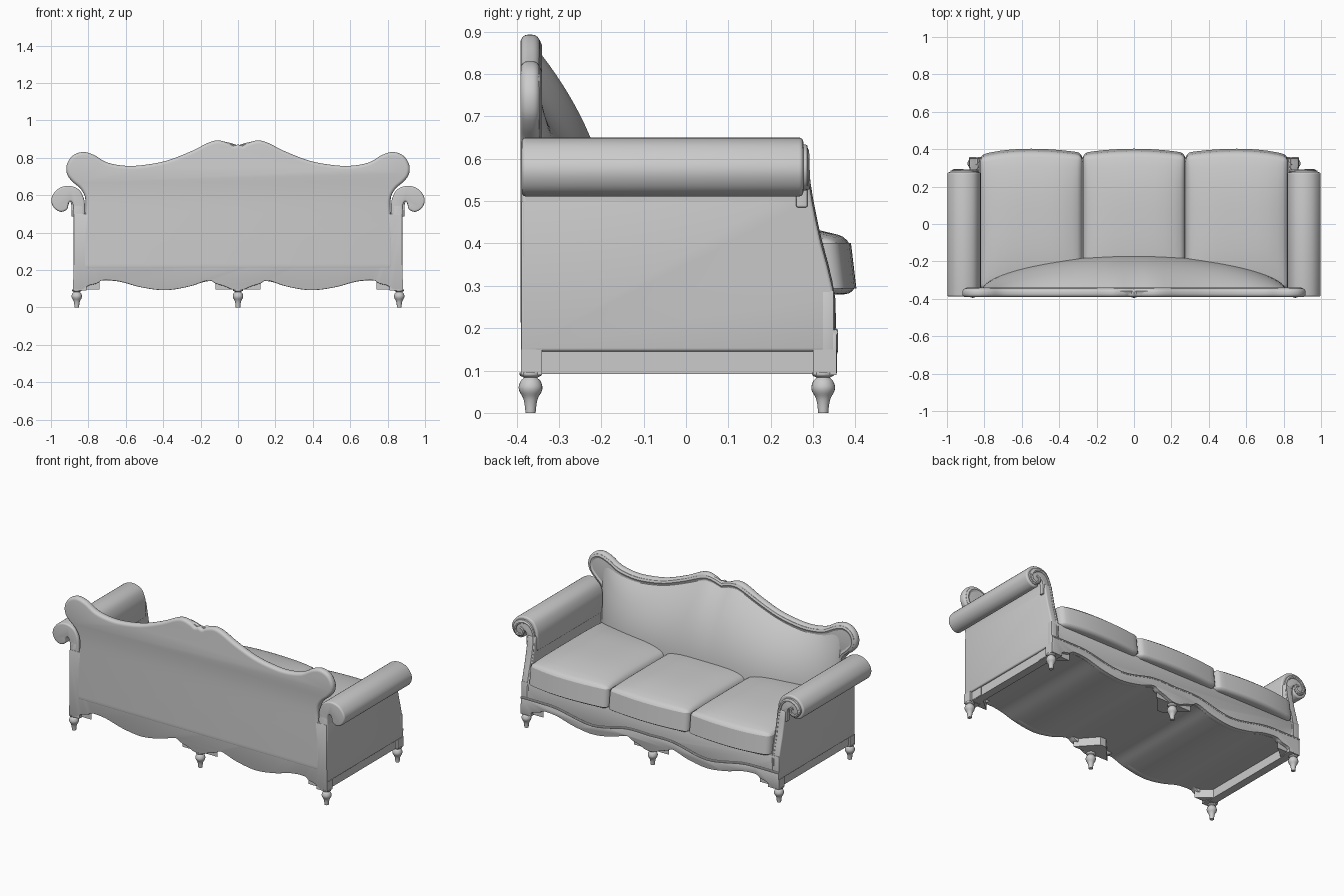
import bpy, bmesh, math
from mathutils import Vector

if "Cube" in bpy.data.objects:
    bpy.data.objects.remove(bpy.data.objects["Cube"])


def spline(pts, n=5, closed=False):
    """Smooth Catmull-Rom line through a few points."""
    P = [Vector(p) for p in pts]
    m, out = len(P), []
    for i in range(m if closed else m - 1):
        k = [(i + d) % m if closed else min(max(i + d, 0), m - 1) for d in (-1, 0, 1, 2)]
        a, b, c, d = (P[j] for j in k)
        for s in range(n):
            t = s / n
            out.append(0.5 * (2 * b + (c - a) * t + (2 * a - 5 * b + 4 * c - d) * t * t
                              + (3 * b - a - 3 * c + d) * t ** 3))
    if not closed:
        out.append(P[-1])
    return out


def finish(name, bm, bevel=0, seg=4, mirror="", recalc=True):
    if recalc:
        bmesh.ops.recalc_face_normals(bm, faces=bm.faces)
    me = bpy.data.meshes.new(name)
    bm.to_mesh(me)
    bm.free()
    ob = bpy.data.objects.new(name, me)
    bpy.context.collection.objects.link(ob)
    bpy.ops.object.select_all(action='DESELECT')
    ob.select_set(True)
    bpy.context.view_layer.objects.active = ob
    if bevel:
        m = ob.modifiers.new("bevel", 'BEVEL')
        m.width, m.segments = bevel, seg
        m.limit_method, m.angle_limit = 'ANGLE', math.radians(50)
        m.use_clamp_overlap = False
        bpy.ops.object.modifier_apply(modifier="bevel")
    if mirror:
        m = ob.modifiers.new("mirror", 'MIRROR')
        m.use_axis = ['X' in mirror, 'Y' in mirror, False]
        m.use_mirror_merge = False
        bpy.ops.object.modifier_apply(modifier="mirror")
    bpy.ops.object.shade_smooth_by_angle(angle=math.radians(40))
    return ob


def prism(name, pts, axis, lo, hi, **kw):
    """Extrude a 2D outline along an axis."""
    bm = bmesh.new()

    def co(p, h):
        return {'x': (h, p[0], p[1]), 'y': (p[0], h, p[1]), 'z': (p[0], p[1], h)}[axis]
    a = [bm.verts.new(co(p, lo)) for p in pts]
    b = [bm.verts.new(co(p, hi)) for p in pts]
    bm.faces.new(a)
    bm.faces.new(b[::-1])
    for i in range(len(a)):
        j = (i + 1) % len(a)
        bm.faces.new((a[i], b[i], b[j], a[j]))
    return finish(name, bm, **kw)


def box(name, x, y, z, **kw):
    return prism(name, [(x[0], y[0]), (x[1], y[0]), (x[1], y[1]), (x[0], y[1])], 'z', *z, **kw)


def tube(name, pts, r, mirror=""):
    """Round trim along a path."""
    cu = bpy.data.curves.new(name, 'CURVE')
    cu.dimensions, cu.bevel_depth, cu.bevel_resolution, cu.use_fill_caps = '3D', r, 2, True
    s = cu.splines.new('POLY')
    s.points.add(len(pts) - 1)
    for p, c in zip(s.points, pts):
        p.co = (*c, 1)
    tmp = bpy.data.objects.new(name, cu)
    bpy.context.collection.objects.link(tmp)
    bm = bmesh.new()
    me = tmp.evaluated_get(bpy.context.evaluated_depsgraph_get()).to_mesh()
    bm.from_mesh(me)
    bpy.data.objects.remove(tmp)
    return finish(name, bm, mirror=mirror)


def mirrored(half):
    """Half outline from x=0 outwards -> full line, left to right."""
    return [(-p[0], p[1]) for p in half[:0:-1]] + [(p[0], p[1]) for p in half]


def lerp(table, z):
    for (z0, a), (z1, b) in zip(table, table[1:]):
        if z <= z1:
            return a + (b - a) * max(0, (z - z0) / (z1 - z0))
    return table[-1][1]


# wavy lower edges: underside, and aprons with drops at the legs
under = mirrored(spline([(0, .145), (.16, .14), (.26, .112), (.39, .092), (.52, .108),
                         (.63, .137), (.72, .145), (.83, .145)]))
apron = mirrored(spline([(0, .092), (.03, .095), (.07, .112), (.12, .128), (.16, .144), (.26, .112),
                         (.39, .092), (.52, .108), (.63, .138), (.72, .145), (.755, .128),
                         (.80, .116), (.83, .094), (.88, .092)]))
prism("seat_base", under + [(.83, .30), (-.83, .30)], 'y', -.38, .335)
prism("back_apron", apron + [(.878, .5), (-.878, .5)], 'y', -.39, -.35, bevel=.004, seg=2)
prism("front_apron", apron + [(.88, .29), (-.88, .29)], 'y', .32, .35, bevel=.004, seg=2)

# raised moulding on the front apron
ridge = mirrored(spline([(0, .19), (.16, .19), (.39, .145), (.63, .185), (.75, .19), (.88, .19)]))
prism("front_moulding", apron + ridge[::-1], 'y', .345, .356, bevel=.003, seg=2)
tube("front_moulding_trim", [(x, .352, z) for x, z in ridge], .007)

# side rails and leg blocks
box("side_rail", (.82, .868), (-.35, .33), (.092, .15), mirror="X")
for side, y0, y1, d in (("back", -.39, -.34, 1), ("front", .355, .30, -1)):
    box(side + "_corner_block", (.81, .882), (min(y0, y1), max(y0, y1)), (.09, .15), mirror="X")
    yb = y0 + .02 * d
    prism(side + "_corner_bracket", [(.74, yb), (.87, yb), (.87, yb + .11 * d)], 'z', .095, .15, mirror="X")
    prism(side + "_center_bracket", [(-.12, yb), (.12, yb), (.02, yb + .11 * d), (-.02, yb + .11 * d)],
          'z', .095, .15)

# turned legs
leg = spline([(.012, 0), (.014, .02), (.018, .036), (.026, .05), (.028, .062), (.023, .076),
              (.016, .083), (.025, .088), (.026, .095)], 3)
for side, y in (("back", -.367), ("front", .324)):
    for tag, x in (("left", -.862), ("center", 0), ("right", .862)):
        bm = bmesh.new()
        N = 20
        rings = [[bm.verts.new((x + r * math.cos(2 * math.pi * k / N), y + r * math.sin(2 * math.pi * k / N), z))
                  for k in range(N)] for r, z in leg]
        for a, b in zip(rings, rings[1:]):
            for k in range(N):
                bm.faces.new((a[k], a[(k + 1) % N], b[(k + 1) % N], b[k]))
        bm.faces.new(rings[0])
        bm.faces.new(rings[-1])
        finish(f"{side}_{tag}_leg", bm)

# arm panels with a swept front edge
front = [(.145, .352), (.28, .35), (.35, .333), (.4, .319), (.45, .308), (.5, .298), (.55, .29), (.65, .287)]
edge = [(y, z) for z, y in front[:-1]]
prism("arm_panel", [(-.388, .145)] + edge + [(-.388, .55)], 'x', .825, .88, bevel=.008, seg=3, mirror="X")

# rolled arm tops, their front facing and the spiral trim
scroll = spline([(.82, .46), (.818, .53), (.825, .585), (.853, .632), (.905, .65), (.957, .637), (.99, .602),
                 (.998, .565), (.98, .528), (.945, .511), (.913, .526), (.906, .555), (.895, .567),
                 (.883, .55), (.88, .5), (.88, .46)], 4)
prism("arm_roll", scroll, 'y', -.388, .277, bevel=.01, mirror="X")
face = [(.925 + (x - .925) * .78, .575 + (z - .575) * .78) for x, z in scroll]
prism("arm_facing", face, 'y', .26, .287, bevel=.004, seg=2, mirror="X")
swirl = spline([(.838, .2), (.838, .35), (.836, .48), (.843, .56), (.868, .605), (.91, .618), (.95, .6),
                (.966, .565), (.948, .537), (.92, .543), (.914, .568), (.932, .58)], 4)
tube("arm_scroll_trim", [(x, lerp(front, z) - .007, z) for x, z in swirl], .010, "X")

# shaped back with eared crest
crest = spline([(0, .872), (.025, .864), (.05, .878), (.105, .893), (.16, .88), (.25, .835), (.38, .785),
                (.5, .762), (.6, .757), (.7, .775), (.77, .815), (.83, .831), (.885, .81), (.916, .76),
                (.913, .71), (.885, .672), (.84, .632), (.815, .575), (.82, .47), (.83, .37), (.83, .2)], 4)
prism("back_frame", mirrored(crest), 'y', -.391, -.345, bevel=.018, mirror="")
rim = spline([(0, .848), (.105, .868), (.25, .81), (.38, .762), (.5, .738), (.6, .733), (.7, .75), (.77, .787),
              (.83, .806), (.875, .788), (.892, .75), (.885, .71), (.85, .67), (.815, .635),
              (.798, .575), (.80, .47), (.80, .4)], 4)
tube("back_rim", [(x, -.358, z) for x, z in mirrored(rim)], .018)

# bulging back upholstery
top = [(p[0], p[1]) for p in rim if p[0] <= .83][:33]
bm = bmesh.new()
NX, NZ, W = 48, 20, .815
grid = []
for j in range(NZ + 1):
    row = []
    for i in range(NX + 1):
        x = -W * math.cos(math.pi * i / NX)
        t = (1 - j / NZ) ** 1.3
        zt = lerp(top, abs(x)) - .008
        depth = .183 * max(0, 1 - (x / W) ** 2) ** .6
        row.append(bm.verts.new((x, -.352 + depth * (1 - (1 - t) ** 2.2), zt + (.36 - zt) * t)))
    grid.append(row)
for a, b in zip(grid, grid[1:]):
    for i in range(NX):
        bm.faces.new((a[i + 1], a[i], b[i], b[i + 1]))
finish("back_upholstery", bm, recalc=False)

# three crowned seat cushions
for tag, cx in (("left", -.55), ("center", 0), ("right", .55)):
    bm = bmesh.new()
    bmesh.ops.create_cube(bm, size=2)
    bmesh.ops.subdivide_edges(bm, edges=bm.edges, cuts=9, use_grid_fill=True)
    for v in bm.verts:
        x, y, z = v.co
        puff = (1 - x ** 4) * (1 - abs(y) ** 3)
        outer = max(0, x * cx / .55) ** 3
        v.co = (cx + x * .274,
                .012 + y * .362 + max(0, y) ** 3 * (.022 * (1 - x * x) - .008 * z - .012 * outer),
                .347 + z * .067 + (.038 * puff if z > 0 else 0) * max(0, z))
    finish(tag + "_seat_cushion", bm, bevel=.03, seg=4)
